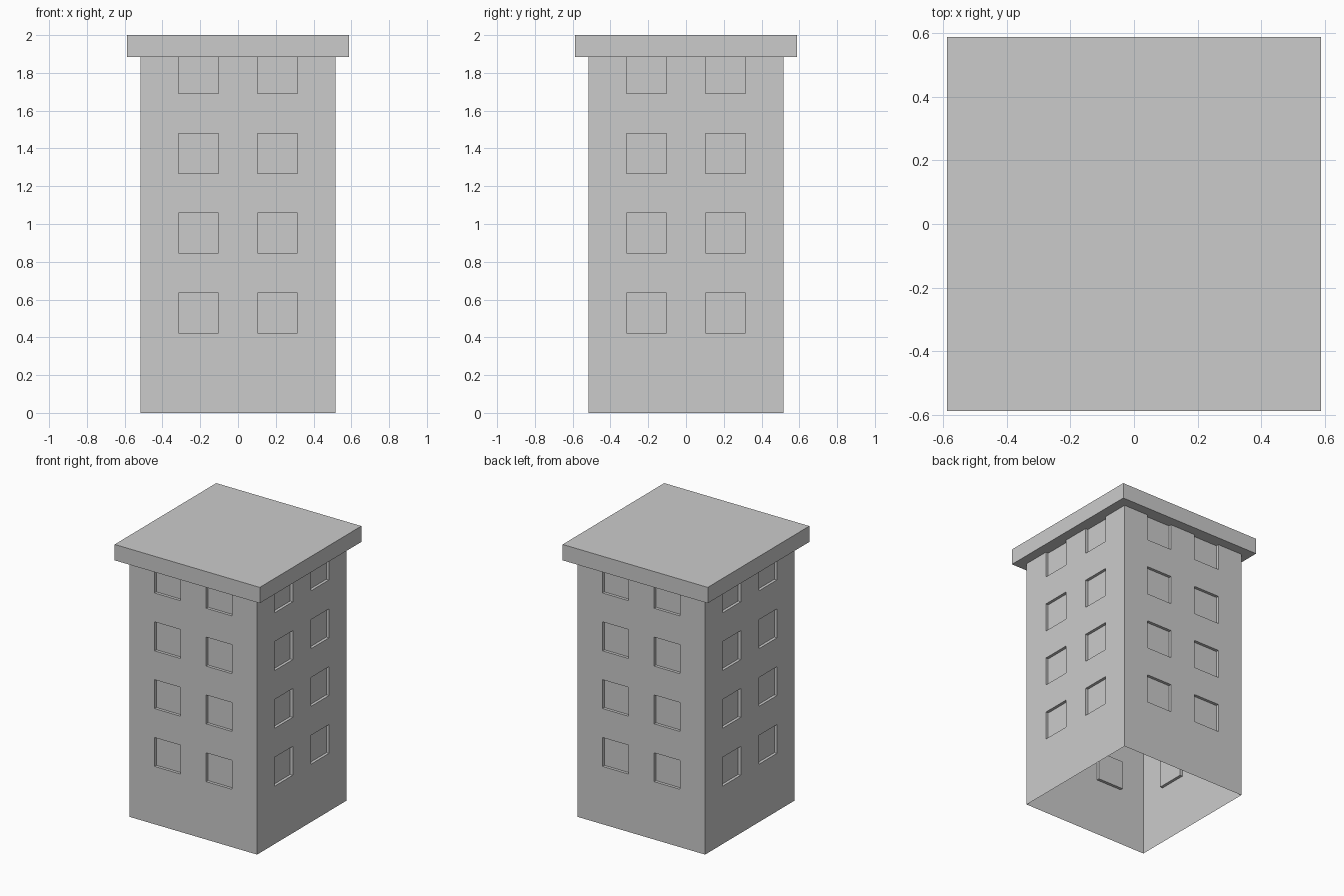
import bpy, bmesh
from math import radians
from mathutils import Matrix

if "Cube" in bpy.data.objects:
    bpy.data.objects.remove(bpy.data.objects["Cube"])

HALF, DEPTH = 0.516, 0.021
XS = [-HALF, -0.314, -0.104, 0.104, 0.314, HALF]
ZS = [0, 0.423, 0.634, 0.846, 1.057, 1.268, 1.480, 1.691, 1.902, 1.94]


def finish(bm, name):
    mesh = bpy.data.meshes.new(name)
    bm.to_mesh(mesh)
    bm.free()
    obj = bpy.data.objects.new(name, mesh)
    bpy.context.collection.objects.link(obj)


# Tower walls: open-bottomed shell, two recessed windows per floor on each side
bm = bmesh.new()
windows = []
for side in range(4):
    rot = Matrix.Rotation(radians(90 * side), 3, 'Z')
    grid = [[bm.verts.new(rot @ Matrix.Translation((x, -HALF, z)).translation)
             for x in XS] for z in ZS]
    for j in range(len(ZS) - 1):
        for i in range(len(XS) - 1):
            f = bm.faces.new((grid[j][i], grid[j][i + 1],
                              grid[j + 1][i + 1], grid[j + 1][i]))
            if i in (1, 3) and j % 2 == 1:
                windows.append(f)
bm.normal_update()
panes = bmesh.ops.extrude_discrete_faces(bm, faces=windows)["faces"]
bm.normal_update()
for f in panes:
    bmesh.ops.translate(bm, verts=f.verts[:], vec=f.normal * -DEPTH)
bmesh.ops.remove_doubles(bm, verts=bm.verts[:], dist=0.0005)
bm.normal_update()
finish(bm, "tower_walls")

# Flat overhanging roof slab
bm = bmesh.new()
bmesh.ops.create_cube(bm, size=1, matrix=Matrix.Translation((0, 0, 1.942))
                      @ Matrix.Diagonal((1.174, 1.174, 0.116, 1)))
finish(bm, "roof_slab")
